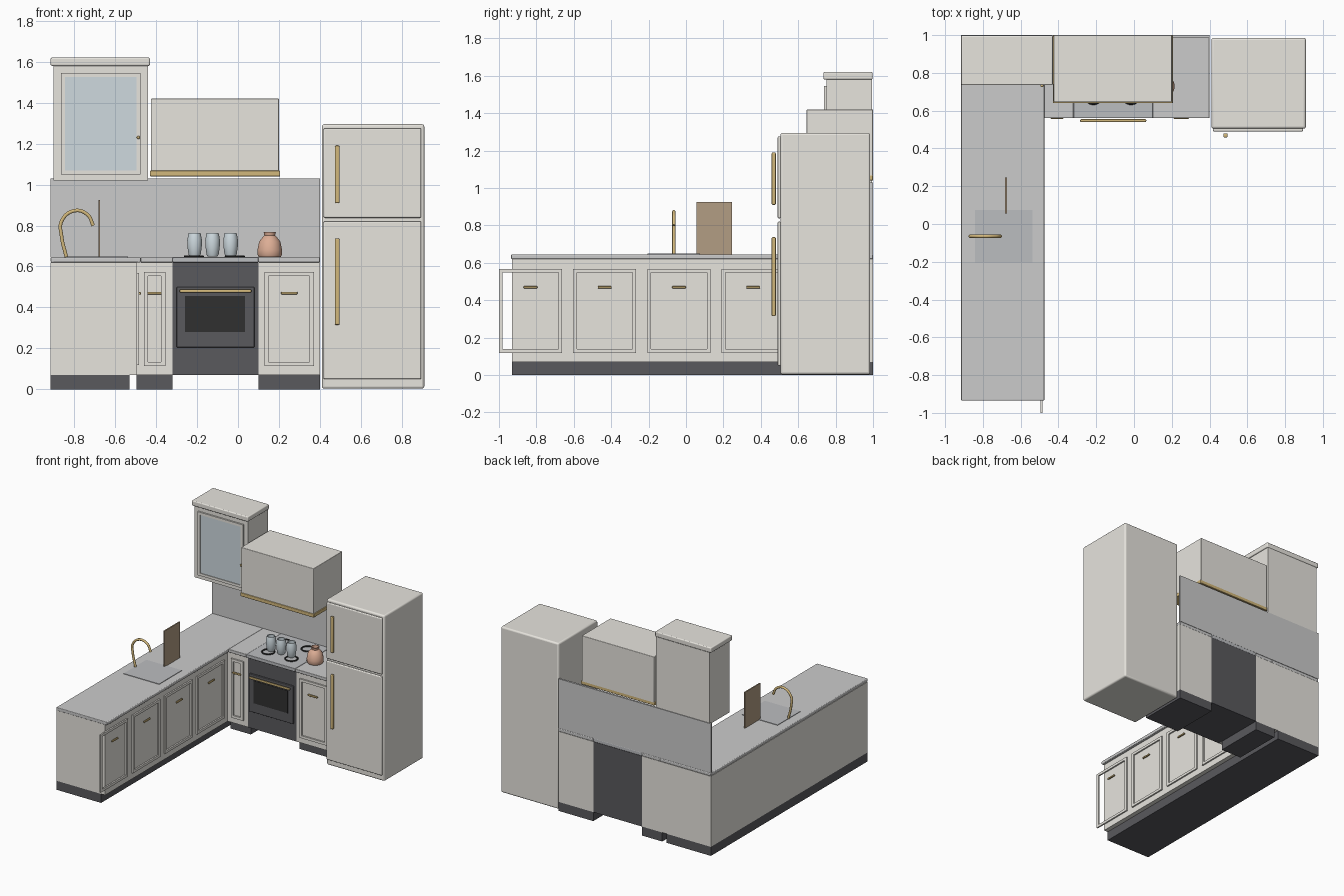
import bpy, bmesh, math
from mathutils import Vector

if "Cube" in bpy.data.objects:
    bpy.data.objects.remove(bpy.data.objects["Cube"])


def mat(name, r, g, b):
    m = bpy.data.materials.new(name)
    m.diffuse_color = (r, g, b, 1)
    m.use_nodes = True
    m.node_tree.nodes["Principled BSDF"].inputs["Base Color"].default_value = m.diffuse_color
    return m


CREAM = mat("cream", 0.80, 0.78, 0.73)
TOP = mat("worktop", 0.78, 0.78, 0.76)
SPLASH = mat("splash", 0.70, 0.70, 0.69)
DARK = mat("dark", 0.10, 0.10, 0.11)
BLACK = mat("black", 0.03, 0.03, 0.03)
GOLD = mat("gold", 0.65, 0.48, 0.20)
STEEL = mat("steel", 0.50, 0.51, 0.53)
GLASS = mat("glass", 0.62, 0.70, 0.74)
WOOD = mat("wood", 0.45, 0.34, 0.23)
CLAY = mat("clay", 0.72, 0.42, 0.30)


def finish(name, bm, material, smooth=False):
    me = bpy.data.meshes.new(name)
    bm.to_mesh(me)
    bm.free()
    ob = bpy.data.objects.new(name, me)
    bpy.context.collection.objects.link(ob)
    me.materials.append(material)
    if smooth:
        bpy.ops.object.select_all(action='DESELECT')
        bpy.context.view_layer.objects.active = ob
        ob.select_set(True)
        bpy.ops.object.shade_smooth_by_angle(angle=math.radians(40))
    return ob


def add_box(bm, x, y, z):
    """Box between the (min, max) pairs x, y and z."""
    vs = bmesh.ops.create_cube(bm, size=1)["verts"]
    for v in vs:
        v.co = Vector([(p[0] + p[1]) / 2 + c * (p[1] - p[0]) for c, p in zip(v.co, (x, y, z))])


def box(name, x, y, z, material=CREAM, bevel=0.0):
    bm = bmesh.new()
    add_box(bm, x, y, z)
    ob = finish(name, bm, material, bevel > 0)
    if bevel:
        m = ob.modifiers.new("bevel", 'BEVEL')
        m.width, m.segments = bevel, 3
    return ob


def frame(name, a, z, depth, along='x', w=0.02, material=CREAM):
    """Four-bar door frame, running along x or y."""
    bm = bmesh.new()
    bars = [(a, (z[0], z[0] + w)), (a, (z[1] - w, z[1])),
            ((a[0], a[0] + w), (z[0] + w, z[1] - w)), ((a[1] - w, a[1]), (z[0] + w, z[1] - w))]
    for s, h in bars:
        add_box(bm, *((s, depth) if along == 'x' else (depth, s)), h)
    return finish(name, bm, material)


def lathe(name, profile, loc, material, steps=32):
    bm = bmesh.new()
    vs = [bm.verts.new((r, 0, z)) for r, z in profile]
    es = [bm.edges.new(p) for p in zip(vs, vs[1:])]
    bmesh.ops.spin(bm, geom=vs + es, axis=(0, 0, 1), cent=(0, 0, 0), angle=2 * math.pi, steps=steps)
    bmesh.ops.remove_doubles(bm, verts=bm.verts, dist=1e-5)
    bmesh.ops.recalc_face_normals(bm, faces=bm.faces)
    ob = finish(name, bm, material, True)
    ob.location = loc
    return ob


# left run of base cabinets
box("left_toe_kick", (-0.915, -0.53), (-0.93, 1.0), (0, 0.07), DARK)
box("left_cabinet", (-0.915, -0.495), (-0.93, 1.0), (0.07, 0.62))
box("left_worktop", (-0.915, -0.475), (-0.935, 1.0), (0.62, 0.645), TOP, 0.005)
for i in range(4):
    y = -1.0 + i * 0.397
    frame(f"left_door_frame_{i}", (y, y + 0.337), (0.118, 0.568), (-0.495, -0.484), 'y')
    box(f"left_door_handle_{i}", (-0.486, -0.474), (y + 0.132, y + 0.205), (0.463, 0.475), GOLD, 0.003)

# back run of base cabinets
for name, x, door in (("corner", (-0.495, -0.32), (-0.46, -0.355)), ("right", (0.10, 0.40), (0.13, 0.37))):
    box(name + "_toe_kick", x, (0.615, 1.0), (0, 0.07), DARK)
    box(name + "_cabinet", x, (0.58, 1.0), (0.07, 0.62))
    box(name + "_worktop", (x[0] + (0.02 if x[0] < 0 else 0), x[1]), (0.56, 1.0), (0.62, 0.645), TOP, 0.004)
    frame(name + "_door_frame", door, (0.113, 0.573), (0.569, 0.58))
    c = sum(door) / 2
    h = min(0.04, (door[1] - door[0]) / 3)
    box(name + "_door_handle", (c - h, c + h), (0.557, 0.571), (0.464, 0.476), GOLD, 0.003)

# oven and hob
box("oven_body", (-0.32, 0.10), (0.58, 1.0), (0.07, 0.62), DARK)
box("oven_door", (-0.30, 0.08), (0.565, 0.58), (0.205, 0.50), DARK, 0.004)
box("oven_window", (-0.26, 0.035), (0.562, 0.57), (0.28, 0.455), BLACK)
box("oven_handle", (-0.285, 0.065), (0.54, 0.555), (0.472, 0.488), GOLD, 0.005)
box("hob", (-0.32, 0.10), (0.56, 1.0), (0.62, 0.646), STEEL, 0.003)
for i, (x, y) in enumerate([(-0.215, 0.68), (-0.015, 0.68), (-0.215, 0.88), (-0.015, 0.88)]):
    bpy.ops.mesh.primitive_torus_add(major_radius=0.044, minor_radius=0.006, major_segments=32,
                                     minor_segments=10, location=(x, y, 0.648))
    ob = bpy.context.object
    ob.name = f"burner_{i}"
    ob.data.materials.append(BLACK)
    bpy.ops.object.shade_smooth_by_angle()

# splashback
box("splashback", (-0.915, 0.40), (0.985, 1.0), (0.645, 1.03), SPLASH)

# jars and vase on the hob
jar = [(0, 0), (0.024, 0), (0.03, 0.012), (0.035, 0.05), (0.036, 0.08), (0.031, 0.108),
       (0.029, 0.115), (0.025, 0.113), (0.028, 0.08), (0.022, 0.01), (0, 0.01)]
for i in range(3):
    lathe(f"jar_{i}", jar, (-0.212 + i * 0.088, 0.71, 0.648), GLASS)
vase = [(0, 0), (0.054, 0), (0.06, 0.012), (0.06, 0.035), (0.052, 0.075), (0.035, 0.097),
        (0.026, 0.105), (0.03, 0.123), (0.025, 0.123), (0.02, 0.105), (0.04, 0.06), (0.04, 0.01), (0, 0.01)]
lathe("clay_vase", vase, (0.155, 0.73, 0.646), CLAY)

# sink, tap and chopping board
box("sink", (-0.843, -0.537), (-0.205, 0.075), (0.63, 0.649), STEEL)
cu = bpy.data.curves.new("tap", 'CURVE')
cu.dimensions = '3D'
cu.bevel_depth, cu.bevel_resolution, cu.use_fill_caps = 0.009, 3, True
pts = [(-0.838, 0.645), (-0.862, 0.75), (-0.862, 0.82), (-0.80, 0.872), (-0.735, 0.853), (-0.707, 0.80)]
sp = cu.splines.new('BEZIER')
sp.bezier_points.add(len(pts) - 1)
for p, (x, z) in zip(sp.bezier_points, pts):
    p.co = (x, -0.065, z)
    p.handle_left_type = p.handle_right_type = 'AUTO'
cu.materials.append(GOLD)
bpy.context.collection.objects.link(bpy.data.objects.new("tap", cu))
box("chopping_board", (-0.682, -0.673), (0.055, 0.247), (0.645, 0.925), WOOD)

# glass-fronted wall cabinet
box("wall_cabinet", (-0.90, -0.44), (0.75, 0.995), (1.02, 1.58))
box("wall_cabinet_cornice", (-0.915, -0.43), (0.735, 0.998), (1.58, 1.62), CREAM, 0.007)
frame("wall_door_frame", (-0.865, -0.475), (1.05, 1.545), (0.738, 0.75))
box("wall_door_glass", (-0.845, -0.495), (0.743, 0.752), (1.07, 1.525), GLASS)
bpy.ops.mesh.primitive_uv_sphere_add(segments=16, ring_count=8, radius=0.008, location=(-0.487, 0.732, 1.23))
bpy.context.object.name = "wall_door_knob"
bpy.context.object.data.materials.append(GOLD)
bpy.ops.object.shade_smooth_by_angle()

# cooker hood
box("hood", (-0.425, 0.20), (0.645, 1.0), (1.06, 1.42), CREAM, 0.004)
box("hood_trim", (-0.43, 0.206), (0.64, 1.0), (1.04, 1.068), GOLD, 0.004)

# fridge
box("fridge_body", (0.41, 0.91), (0.505, 0.985), (0.003, 1.295), CREAM, 0.012)
for name, z, hz in (("upper", (0.838, 1.275), (0.91, 1.19)), ("lower", (0.05, 0.82), (0.315, 0.737))):
    box(f"fridge_{name}_door", (0.418, 0.895), (0.49, 0.508), z, CREAM, 0.006)
    box(f"fridge_{name}_handle", (0.473, 0.496), (0.458, 0.48), hz, GOLD, 0.006)
